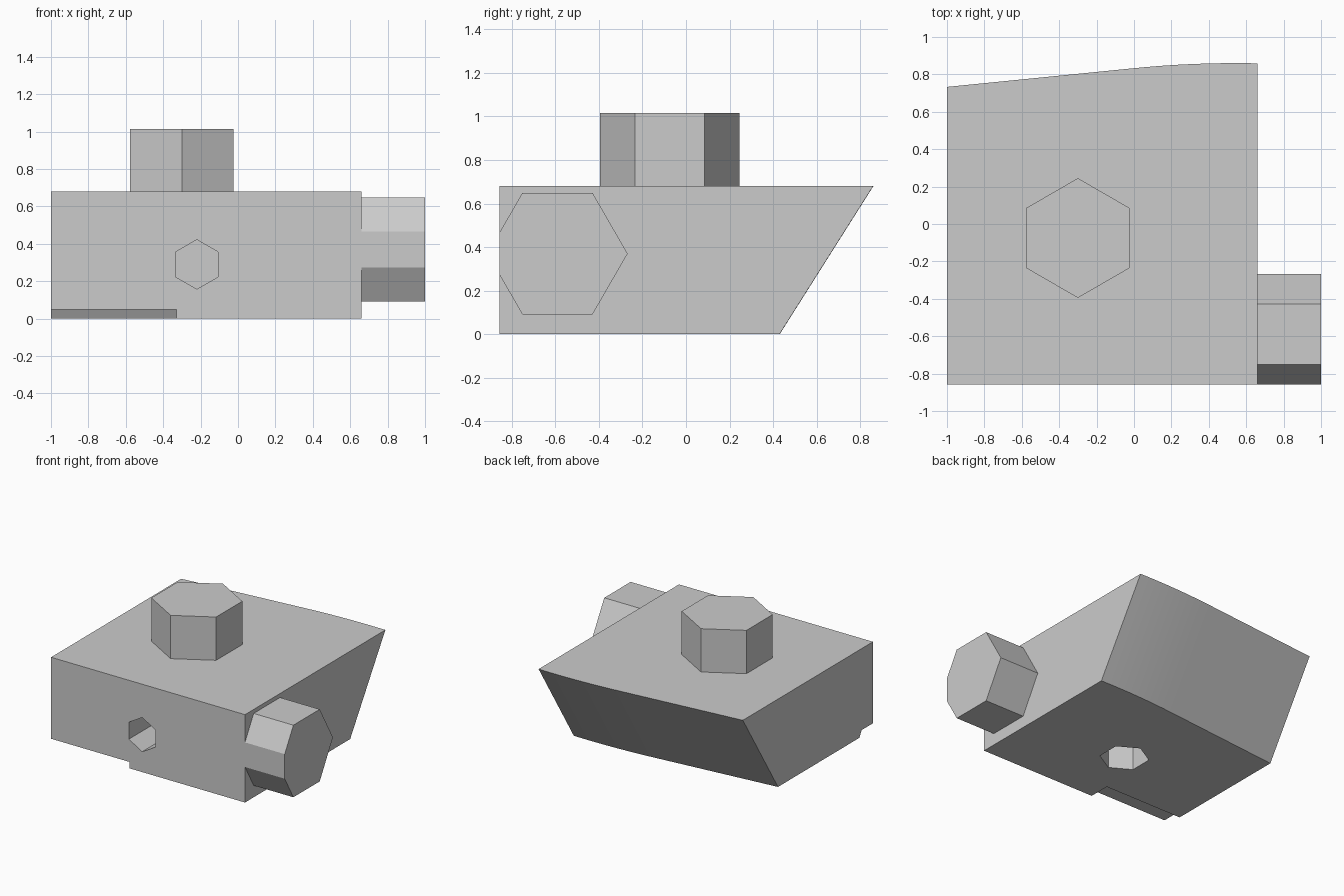
import bpy
import bmesh
import math
from mathutils import Matrix, Vector

cube = bpy.data.objects.get("Cube")
if cube:
    bpy.data.objects.remove(cube, do_unlink=True)

# Single light grey material
grey = bpy.data.materials.new("light_grey")
grey.use_nodes = True
grey.diffuse_color = (0.6, 0.6, 0.6, 1)
grey.node_tree.nodes["Principled BSDF"].inputs["Base Color"].default_value = (0.6, 0.6, 0.6, 1)

FRONT = -0.857
LEFT, RIGHT = 0.66, -1.0
HEIGHT = 0.68
AXES = {"x": Vector((1, 0, 0)), "y": Vector((0, 1, 0)), "z": Vector((0, 0, 1))}


def make_object(name, bm):
    bmesh.ops.recalc_face_normals(bm, faces=bm.faces)
    mesh = bpy.data.meshes.new(name)
    bm.to_mesh(mesh)
    bm.free()
    obj = bpy.data.objects.new(name, mesh)
    bpy.context.collection.objects.link(obj)
    mesh.materials.append(grey)
    return obj


def hex_prism(name, center, radius, length, axis, turn):
    """Six sided prism centred on a point, running along one axis."""
    bm = bmesh.new()
    spin = Matrix.Rotation(math.radians(turn), 4, AXES[axis])
    aim = AXES["z"].rotation_difference(AXES[axis]).to_matrix().to_4x4()
    bmesh.ops.create_cone(bm, cap_ends=True, segments=6, radius1=radius,
                          radius2=radius, depth=length,
                          matrix=Matrix.Translation(center) @ spin @ aim)
    return bm, name


def aligned_hex(name, center, radius, length, axis, point_dir):
    """Prism with one corner turned towards point_dir."""
    bm = bmesh.new()
    w = AXES[axis]
    u = AXES[point_dir]
    v = w.cross(u)
    c = Vector(center)
    rings = []
    for end in (-0.5, 0.5):
        rings.append([bm.verts.new(c + w * end * length
                                   + radius * (u * math.cos(k * math.pi / 3)
                                               + v * math.sin(k * math.pi / 3)))
                      for k in range(6)])
    low, high = rings
    bm.faces.new(low)
    bm.faces.new(high)
    for k in range(6):
        n = (k + 1) % 6
        bm.faces.new((low[k], low[n], high[n], high[k]))
    return make_object(name, bm)


def cut(obj, cutter):
    mod = obj.modifiers.new("cut", "BOOLEAN")
    mod.operation = "DIFFERENCE"
    mod.solver = "EXACT"
    mod.object = cutter
    bpy.context.view_layer.update()
    bpy.context.view_layer.objects.active = obj
    bpy.ops.object.modifier_apply(modifier=mod.name)
    bpy.data.objects.remove(cutter, do_unlink=True)


# Main block: curved back that leans in towards the bottom
def back_curve(x):
    if x < 0:
        return 0.833 + 0.1 * x
    t = x / LEFT
    return 0.833 + 0.066 * t * (1 - t) + 0.026 * t * t


STEPS = 20
bm = bmesh.new()
rings = []
for z, lean in ((0, -0.43), (HEIGHT, 0)):
    ring = [bm.verts.new((RIGHT, FRONT, z)), bm.verts.new((LEFT, FRONT, z))]
    for i in range(STEPS + 1):
        x = LEFT + (RIGHT - LEFT) * i / STEPS
        ring.append(bm.verts.new((x, back_curve(x) + lean, z)))
    rings.append(ring)
low, high = rings
bm.faces.new(low)
bm.faces.new(high)
for i in range(len(low)):
    n = (i + 1) % len(low)
    bm.faces.new((low[i], low[n], high[n], high[i]))
block = make_object("block", bm)

# Hexagonal sockets in the front and underside, and the notch under the front edge
DEPTH = 0.335
cut(block, aligned_hex("front_socket", (-0.22, FRONT, 0.29), 0.132, 2 * DEPTH, "y", "z"))
cut(block, aligned_hex("bottom_socket", (-0.163, -0.30, 0), 0.175, 2 * DEPTH, "z", "y"))
cut(block, aligned_hex("edge_notch", (RIGHT, -0.845, -0.167), 0.25, 4 * DEPTH, "x", "y"))

bpy.ops.object.select_all(action="DESELECT")
block.select_set(True)
bpy.context.view_layer.objects.active = block
bpy.ops.object.shade_smooth_by_angle(angle=math.radians(20))

# Top peg
aligned_hex("top_peg", (-0.30, -0.075, HEIGHT + DEPTH / 2), 0.32, DEPTH, "z", "y")

# Side peg, trimmed flush with the front of the block
side_peg = aligned_hex("side_peg", (LEFT + 0.17, -0.59, 0.37), 0.322, 0.34, "x", "y")
trim = bmesh.new()
trim.from_mesh(side_peg.data)
bmesh.ops.bisect_plane(trim, geom=trim.verts[:] + trim.edges[:] + trim.faces[:],
                       plane_co=(0, FRONT, 0), plane_no=(0, -1, 0), clear_outer=True)
bmesh.ops.holes_fill(trim, edges=[e for e in trim.edges if e.is_boundary])
bmesh.ops.recalc_face_normals(trim, faces=trim.faces)
trim.to_mesh(side_peg.data)
trim.free()
